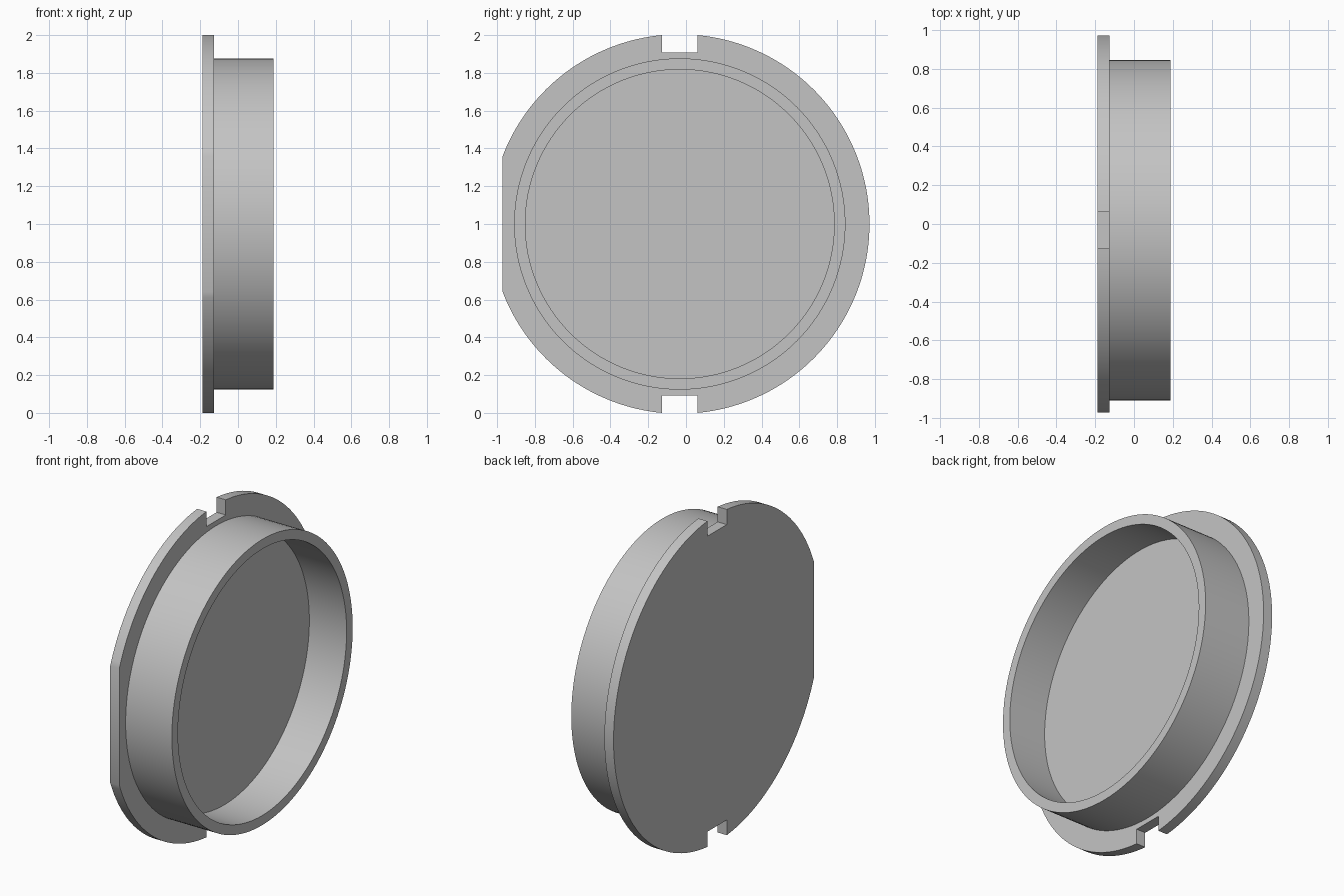
import bpy, bmesh, math
from mathutils import Matrix

cube = bpy.data.objects.get("Cube")
if cube:
    bpy.data.objects.remove(cube, do_unlink=True)

CY, CZ = -0.033, 1.0                      # axis of the cap, along x
X_BACK, X_FLANGE, X_FLOOR, X_RIM = -0.188, -0.126, -0.065, 0.188
R_FLANGE, R_OUT, R_IN = 1.0044, 0.877, 0.818
FLAT_Y, NOTCH_W, NOTCH_R = -0.971, 0.094, 0.907
SEGMENTS = 128

grey = bpy.data.materials.new("plain grey")
grey.use_nodes = True
grey.diffuse_color = (0.55, 0.55, 0.55, 1)
grey.node_tree.nodes["Principled BSDF"].inputs["Base Color"].default_value = (0.55, 0.55, 0.55, 1)


def finish(bm, name):
    bmesh.ops.recalc_face_normals(bm, faces=bm.faces)
    mesh = bpy.data.meshes.new(name)
    bm.to_mesh(mesh)
    bm.free()
    mesh.materials.append(grey)
    obj = bpy.data.objects.new(name, mesh)
    obj.location = (0, CY, CZ)
    bpy.context.collection.objects.link(obj)
    bpy.ops.object.select_all(action="DESELECT")
    obj.select_set(True)
    bpy.context.view_layer.objects.active = obj
    bpy.ops.object.shade_smooth_by_angle(angle=math.radians(30))
    return obj


def arc(start, end, steps):
    angles = [start + (end - start) * i / steps for i in range(steps + 1)]
    return [(R_FLANGE * math.cos(a), R_FLANGE * math.sin(a)) for a in angles]


# Flange: upper half outline with a notch and the flat, mirrored below
notch = math.acos(NOTCH_W / R_FLANGE)
flat = math.acos((FLAT_Y - CY) / R_FLANGE)
upper = (arc(0, notch, 40) + [(NOTCH_W, NOTCH_R), (-NOTCH_W, NOTCH_R)]
         + arc(math.pi - notch, flat, 34))
outline = upper + [(y, -z) for y, z in reversed(upper[1:])]
bm = bmesh.new()
face = bm.faces.new([bm.verts.new((X_BACK, y, z)) for y, z in outline])
ext = bmesh.ops.extrude_face_region(bm, geom=[face], use_keep_orig=True)
top = [v for v in ext["geom"] if isinstance(v, bmesh.types.BMVert)]
bmesh.ops.translate(bm, verts=top, vec=(X_FLANGE - X_BACK, 0, 0))
finish(bm, "flange")

# Cup: wall profile spun around the axis, with a capped floor
profile = [(X_FLANGE, R_OUT), (X_RIM, R_OUT), (X_RIM, R_IN), (X_FLOOR, R_IN)]
bm = bmesh.new()
rings = []
for x, r in profile:
    ring = bmesh.ops.create_circle(
        bm, segments=SEGMENTS, radius=r,
        matrix=Matrix.Translation((x, 0, 0)) @ Matrix.Rotation(math.pi / 2, 4, "Y"))
    rings.append(ring["verts"])
for a, b in zip(rings, rings[1:]):
    for i in range(SEGMENTS):
        j = (i + 1) % SEGMENTS
        bm.faces.new((a[i], a[j], b[j], b[i]))
bm.faces.new(rings[-1])
finish(bm, "cup")
